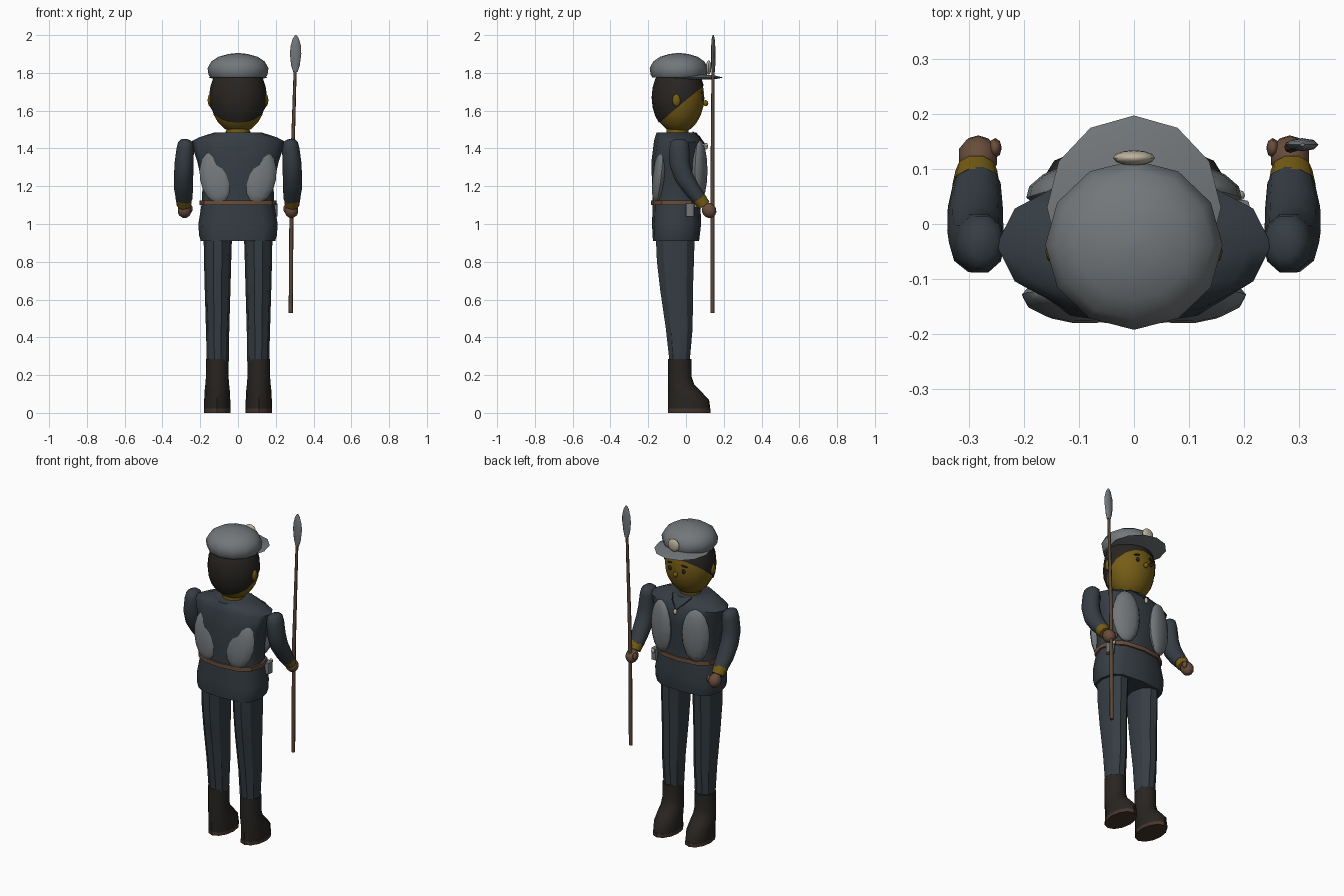
import bpy, bmesh
from math import sin, cos, pi, radians, copysign
from mathutils import Vector, Matrix, Euler

def material(name, rgb):
    m = bpy.data.materials.new(name)
    m.diffuse_color = (*rgb, 1)
    return m

NAVY = material("navy_cloth", (0.036, 0.047, 0.057))
GREY = material("blue_grey", (0.17, 0.185, 0.195))
DARK = material("dark", (0.021, 0.018, 0.015))
SKIN = material("skin", (0.18, 0.11, 0.008))
BROWN = material("brown", (0.14, 0.075, 0.045))
WOOD = material("wood", (0.1, 0.06, 0.04))
SOLE = material("sole_leather", (0.06, 0.035, 0.025))
CREAM = material("cream", (0.5, 0.44, 0.34))

def finish(name, bm, mat, angle=40):
    bmesh.ops.recalc_face_normals(bm, faces=bm.faces)
    me = bpy.data.meshes.new(name)
    bm.to_mesh(me)
    bm.free()
    ob = bpy.data.objects.new(name, me)
    bpy.context.collection.objects.link(ob)
    me.materials.append(mat)
    bpy.ops.object.select_all(action='DESELECT')
    ob.select_set(True)
    bpy.context.view_layer.objects.active = ob
    bpy.ops.object.shade_smooth_by_angle(angle=radians(angle))
    return ob

def loft(name, rings, mat, n=12, follow=False, angle=40):
    """Skin rings (x, y, z, rx, ry[, squareness power]); follow tilts them along the path."""
    bm = bmesh.new()
    centres = [Vector(r[:3]) for r in rings]
    loops = []
    for i, (x, y, z, rx, ry, *e) in enumerate(rings):
        p = e[0] if e else 1
        rot = Matrix.Identity(3)
        if follow:
            t = centres[min(i + 1, len(rings) - 1)] - centres[max(i - 1, 0)]
            rot = Vector((0, 0, 1)).rotation_difference(t).to_matrix()
        loop = []
        for k in range(n):
            c, s = (round(f(2 * pi * k / n), 6) for f in (cos, sin))
            loop.append(bm.verts.new(centres[i] + rot @ Vector(
                (rx * copysign(abs(c) ** p, c), ry * copysign(abs(s) ** p, s), 0))))
        loops.append(loop)
    for a, b in zip(loops, loops[1:]):
        for k in range(n):
            bm.faces.new((a[k], a[(k + 1) % n], b[(k + 1) % n], b[k]))
    bm.faces.new(loops[0])
    bm.faces.new(loops[-1])
    return finish(name, bm, mat, angle)

def ball(name, loc, radii, mat, rot=(0, 0, 0), seg=12, rows=8, cut=None):
    """Ellipsoid, optionally keeping only the side of a plane (point, normal)."""
    bm = bmesh.new()
    m = Matrix.LocRotScale(Vector(loc), Euler([radians(a) for a in rot]), Vector(radii))
    bmesh.ops.create_uvsphere(bm, u_segments=seg, v_segments=rows, radius=1, matrix=m)
    if cut:
        bmesh.ops.bisect_plane(bm, geom=bm.verts[:] + bm.edges[:] + bm.faces[:],
                               plane_co=cut[0], plane_no=cut[1], clear_inner=True)
    return finish(name, bm, mat, 50)

# Coat body and belt
loft("coat", [(0, -.053, .91, .197, .122, .65), (0, -.052, .94, .206, .125, .65),
              (0, -.05, 1.0, .21, .13, .7), (0, -.05, 1.11, .192, .126, .8),
              (0, -.05, 1.2, .188, .13, .85), (0, -.046, 1.33, .215, .137, .9),
              (0, -.038, 1.435, .25, .132), (0, -.045, 1.457, .21, .12),
              (0, -.05, 1.485, .125, .105)], NAVY, 12, False, 50)
loft("belt", [(0, -.05, 1.1, .203, .136, .8), (0, -.05, 1.125, .203, .136, .8)], BROWN)

# Mirrored limbs, packs and facial parts
for s, side in ((-1, "left"), (1, "right")):
    loft(side + "_trouser_leg", [(s * .107, -.034, .27, .058, .056), (s * .108, -.036, .45, .062, .075),
         (s * .108, -.05, .65, .068, .091), (s * .108, -.056, .8, .072, .103),
         (s * .107, -.057, .93, .075, .108)], NAVY, 10, False, 30)
    loft(side + "_boot", [(s * .11, .017, .02, .069, .112), (s * .11, .014, .07, .069, .108),
         (s * .11, -.008, .115, .067, .086), (s * .11, -.025, .15, .063, .069),
         (s * .11, -.032, .19, .06, .062), (s * .11, -.032, .285, .06, .062)], DARK)
    loft(side + "_sole", [(s * .11, .017, 0, .07, .113), (s * .11, .017, .022, .07, .113)], SOLE)
    loft(side + "_sleeve", [(s * .285, .075, 1.128, .043, .038), (s * .288, .03, 1.185, .05, .046),
         (s * .288, -.012, 1.25, .051, .053), (s * .286, -.034, 1.32, .05, .056),
         (s * .279, -.035, 1.4, .046, .056), (s * .276, -.034, 1.432, .04, .05),
         (s * .274, -.033, 1.446, .025, .032), (s * .273, -.033, 1.45, .005, .006)],
         NAVY, 10, True, 60)
    loft(side + "_cuff", [(s * .286, .097, 1.098, .038, .035), (s * .287, .07, 1.134, .043, .039)],
         SKIN, 10, True)
    ball(side + "_hand", (s * .283, .122, 1.072), (.037, .038, .042), BROWN, (30, 0, 0), 10, 7)
    ball(side + "_thumb", (s * .252, .138, 1.08), (.012, .018, .022), BROWN, (0, 0, 0), 8, 6)
    ball(side + "_chest_pouch", (s * .117, .072, 1.283), (.082, .036, .162), GREY, (0, 0, -s * 17))
    ball(side + "_back_pad", (s * .115, -.143, 1.25), (.088, .033, .145), GREY, (-6, s * 10, s * 6))
    ball(side + "_ear", (s * .147, -.05, 1.655), (.014, .022, .034), SKIN, (0, 0, 0), 8, 6)
    ball(side + "_eye", (s * .047, .09, 1.665), (.012, .008, .013), DARK, (0, 0, 0), 8, 6)
    ball(side + "_eyebrow", (s * .05, .086, 1.697), (.02, .008, .005), DARK, (0, s * 12, -s * 18), 8, 6)

# Head, hair and nose
loft("neck", [(0, -.045, 1.44, .065, .06), (0, -.045, 1.54, .06, .058)], SKIN)
ball("head", (0, -.04, 1.67), (.147, .136, .19), SKIN, seg=16, rows=12)
ball("hair", (0, -.04, 1.67), (.153, .142, .197), DARK, seg=16, rows=12,
     cut=((0, -.15, 1.53), (0, -.2, .24)))
ball("nose", (0, .104, 1.64), (.014, .014, .016), SKIN, seg=8, rows=6)

# Cap with visor and badge
loft("cap_crown", [(0, -.038, 1.775, .146, .14), (0, -.038, 1.79, .156, .149),
                   (0, -.038, 1.825, .161, .154), (0, -.038, 1.86, .142, .136),
                   (0, -.038, 1.885, .105, .1), (0, -.038, 1.9, .05, .05),
                   (0, -.038, 1.905, .008, .008)], GREY)
loft("cap_visor", [(0, .03, 1.764, .1, .11), (0, .03, 1.775, .158, .167),
                   (0, .03, 1.79, .1, .11)], GREY)
ball("cap_badge", (0, .12, 1.828), (.038, .014, .038), CREAM)

# Necklace
cord = bpy.data.curves.new("necklace_cord", 'CURVE')
cord.dimensions = '3D'
cord.bevel_depth = .003
cord.bevel_resolution = 1
sp = cord.splines.new('POLY')
pts = [(-.065, .035, 1.488), (-.045, .07, 1.464), (0, .1, 1.42), (.045, .07, 1.464), (.065, .035, 1.488)]
sp.points.add(len(pts) - 1)
for p, co in zip(sp.points, pts):
    p.co = (*co, 1)
cord.materials.append(DARK)
bpy.context.collection.objects.link(bpy.data.objects.new("necklace_cord", cord))
ball("necklace_pendant", (0, .106, 1.412), (.012, .01, .018), CREAM, seg=8, rows=6)

# Belt flask
loft("belt_flask", [(.192, .022, 1.04, .018, .022, .4), (.192, .022, 1.108, .018, .022, .4)], GREY)
ball("flask_stopper", (.19, .052, 1.1), (.012, .01, .014), CREAM, seg=8, rows=6)

# Spear
loft("spear_shaft", [(.279, .14, .53, .011, .011), (.284, .14, 1.2, .011, .011),
                     (.303, .143, 1.83, .008, .008)], WOOD, 8, True, 50)
loft("spear_head", [(.304, .144, 1.805, .012, .009), (.304, .144, 1.84, .023, .011),
                    (.305, .144, 1.9, .03, .012), (.306, .144, 1.94, .028, .011),
                    (.306, .144, 1.98, .017, .008), (.306, .144, 2.0, .004, .003)], GREY, 8)
